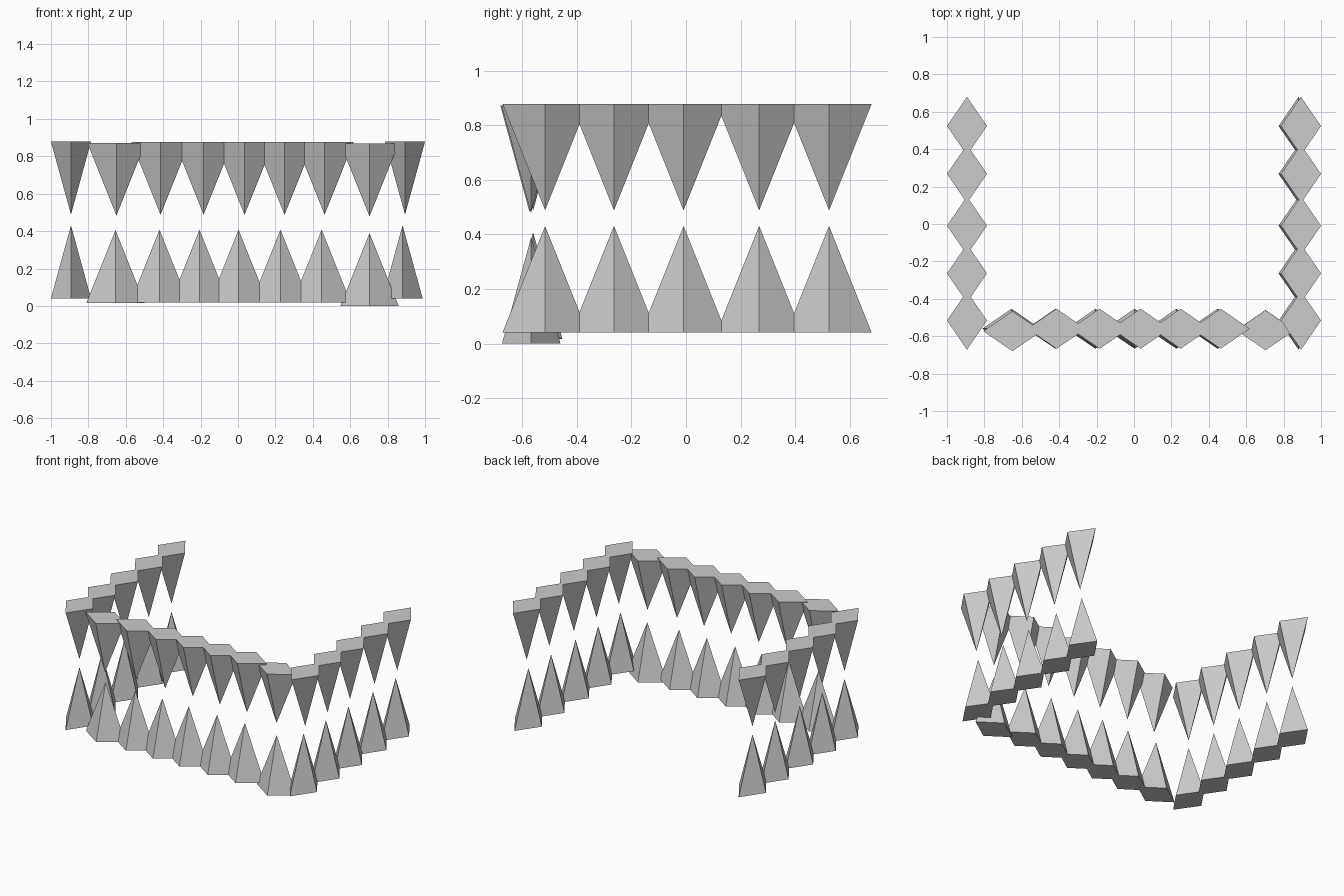
import bpy, bmesh
from math import pi
from mathutils import Matrix

if "Cube" in bpy.data.objects:
    bpy.data.objects.remove(bpy.data.objects["Cube"])

HEIGHT = 0.39          # tooth length
LONG, SHORT = 0.156, 0.107   # half diagonals of the diamond base


def tooth_row(name, teeth, along_y, down):
    """One object holding a row of diamond-based spikes; teeth = (x, y, base z)."""
    bm = bmesh.new()
    rx, ry = (SHORT, LONG) if along_y else (LONG, SHORT)
    for x, y, z in teeth:
        m = Matrix.Translation((x, y, z))
        if down:
            m = m @ Matrix.Rotation(pi, 4, 'X')
        m = m @ Matrix.Diagonal((rx, ry, 1, 1)) @ Matrix.Translation((0, 0, HEIGHT / 2))
        bmesh.ops.create_cone(bm, cap_ends=True, segments=4, radius1=1,
                              radius2=0, depth=HEIGHT, matrix=m)
    bmesh.ops.remove_doubles(bm, verts=bm.verts, dist=1e-5)
    bmesh.ops.recalc_face_normals(bm, faces=bm.faces)
    me = bpy.data.meshes.new(name)
    bm.to_mesh(me)
    bm.free()
    bpy.context.collection.objects.link(bpy.data.objects.new(name, me))


# Side rows
side_y = (-0.516, -0.264, -0.009, 0.268, 0.524)
for name, x, z, down in (("upper_left_teeth", -0.893, 0.878, True),
                         ("upper_right_teeth", 0.893, 0.878, True),
                         ("lower_left_teeth", -0.893, 0.041, False),
                         ("lower_right_teeth", 0.88, 0.041, False)):
    tooth_row(name, [(x, y, z) for y in side_y], True, down)

# Front rows, end teeth slightly offset
upper_x = (-0.414, -0.184, 0.035, 0.249, 0.463)
lower_x = (-0.42, -0.206, 0.003, 0.227, 0.447)
tooth_row("upper_front_teeth",
          [(-0.65, -0.573, 0.872)] + [(x, -0.56, 0.877) for x in upper_x]
          + [(0.703, -0.568, 0.868)], False, True)
tooth_row("lower_front_teeth",
          [(-0.655, -0.56, 0.016)] + [(x, -0.56, 0.018) for x in lower_x]
          + [(0.703, -0.567, 0.0)], False, False)
